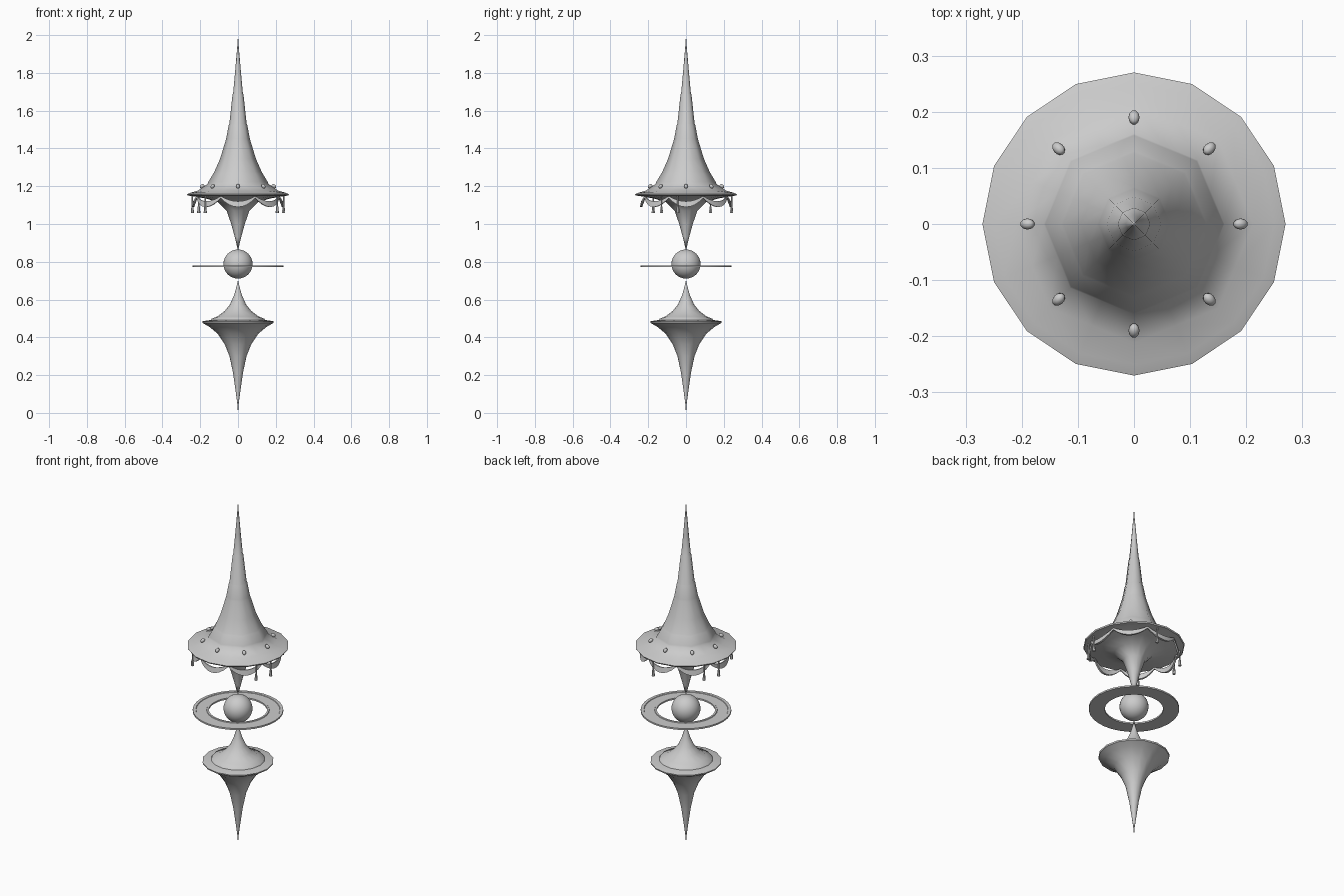
import bpy, bmesh, math
from mathutils import Matrix, Vector

if "Cube" in bpy.data.objects:
    bpy.data.objects.remove(bpy.data.objects["Cube"])

grey = bpy.data.materials.new("stone grey")
grey.diffuse_color = (0.6, 0.6, 0.6, 1)
grey.use_nodes = True
grey.node_tree.nodes["Principled BSDF"].inputs["Base Color"].default_value = grey.diffuse_color


def finish(name, bm, angle=45):
    bmesh.ops.remove_doubles(bm, verts=bm.verts, dist=1e-5)
    bmesh.ops.recalc_face_normals(bm, faces=bm.faces)
    me = bpy.data.meshes.new(name)
    bm.to_mesh(me)
    bm.free()
    ob = bpy.data.objects.new(name, me)
    bpy.context.collection.objects.link(ob)
    me.materials.append(grey)
    bpy.ops.object.select_all(action='DESELECT')
    ob.select_set(True)
    bpy.context.view_layer.objects.active = ob
    bpy.ops.object.shade_smooth_by_angle(angle=math.radians(angle))
    return ob


def lathe(name, profile, sides=16, octagon=lambda r, z: False, closed=False, angle=45):
    """Turn (radius, height) points; octagon rings pull in every second corner."""
    bm = bmesh.new()
    rings = []
    for r, z in profile:
        ring = []
        for i in range(sides):
            a = 2 * math.pi * i / sides
            k = math.cos(math.pi / 8) if octagon(r, z) and i % 2 else 1
            ring.append(bm.verts.new((r * k * math.cos(a), r * k * math.sin(a), z)))
        rings.append(ring)
    pairs = list(zip(rings, rings[1:])) + ([(rings[-1], rings[0])] if closed else [])
    for a, b in pairs:
        for i in range(sides):
            j = (i + 1) % sides
            bm.faces.new((a[i], a[j], b[j], b[i]))
    bmesh.ops.remove_doubles(bm, verts=bm.verts, dist=1e-5)
    return finish(name, bm, angle)


# Spire roof with raised trim bands and a flared sixteen-sided brim
lathe("spire_roof", [
    (0, 2.0), (0.004, 1.94), (0.015, 1.81), (0.026, 1.69), (0.029, 1.685),
    (0.046, 1.53), (0.049, 1.525), (0.063, 1.45), (0.066, 1.44), (0.095, 1.345),
    (0.126, 1.275), (0.130, 1.268), (0.158, 1.222), (0.161, 1.212),
    (0.212, 1.177), (0.25, 1.166), (0.27, 1.158), (0.266, 1.151), (0.245, 1.148)],
    octagon=lambda r, z: z > 1.17)

# Underside and hanging cone
lathe("hanging_cone", [
    (0.245, 1.148), (0.17, 1.135), (0.105, 1.115), (0.06, 1.07), (0.036, 1.0),
    (0.017, 0.93), (0, 0.86)], octagon=lambda r, z: z < 1.11)

# Gem studs round the brim
bm = bmesh.new()
for i in range(8):
    m = (Matrix.Rotation(i * math.pi / 4, 4, 'Z') @ Matrix.Translation((0.19, 0, 1.2))
         @ Matrix.Rotation(math.radians(35), 4, 'Y') @ Matrix.Diagonal((0.014, 0.010, 0.010, 1)))
    bmesh.ops.create_uvsphere(bm, u_segments=10, v_segments=6, radius=1, matrix=m)
finish("gem_studs", bm, 60)

# Draped swags under the brim: crescent strips
bm = bmesh.new()
for k in range(8):
    mid = k * math.pi / 4
    prev = None
    for s in range(9):
        t = s / 4 - 1
        a = mid + t * math.pi / 8
        sag = 1 - t * t
        r = 0.238
        col = [bm.verts.new((rr * math.cos(a), rr * math.sin(a), z)) for rr, z in
               ((r, 1.148 - 0.028 * sag), (r + 0.006 * sag, 1.138 - 0.048 * sag),
                (r - 0.006, 1.138 - 0.048 * sag), (r - 0.006, 1.148 - 0.028 * sag))]
        if prev:
            for i in range(4):
                j = (i + 1) % 4
                bm.faces.new((prev[i], prev[j], col[j], col[i]))
        else:
            bm.faces.new(col)
        prev = col
    bm.faces.new(prev)
finish("swags", bm)

# Tassels hanging from the brim
bm = bmesh.new()
for deg in (-32, -10, 80, 148, 170, 225):
    rot = Matrix.Rotation(math.radians(deg), 4, 'Z')
    for h, z, r1, r2 in ((0.06, 1.12, 0.004, 0.004), (0.035, 1.075, 0.009, 0.006)):
        bmesh.ops.create_cone(bm, cap_ends=True, segments=6, radius1=r1, radius2=r2, depth=h,
                              matrix=rot @ Matrix.Translation((0.245, 0, z)))
finish("tassels", bm)

# Floating orb
bm = bmesh.new()
bmesh.ops.create_uvsphere(bm, u_segments=32, v_segments=16, radius=0.077,
                          matrix=Matrix.Translation((0, 0, 0.788)))
finish("floating_orb", bm, 60)

# Flat ring with raised inner and outer edges
lathe("orbit_ring", [
    (0.155, 0.772), (0.155, 0.781), (0.165, 0.781), (0.167, 0.778), (0.222, 0.778),
    (0.224, 0.781), (0.24, 0.781), (0.24, 0.772)], sides=32, closed=True, angle=30)

# Lower double spike with a stepped rim
lathe("base_spike", [
    (0, 0.705), (0.010, 0.66), (0.022, 0.62), (0.042, 0.575), (0.07, 0.54),
    (0.11, 0.51), (0.14, 0.498), (0.143, 0.492), (0.172, 0.488), (0.19, 0.484),
    (0.188, 0.476), (0.155, 0.458), (0.108, 0.42), (0.07, 0.362), (0.045, 0.30),
    (0.026, 0.21), (0.012, 0.11), (0.004, 0.05), (0, 0)])
